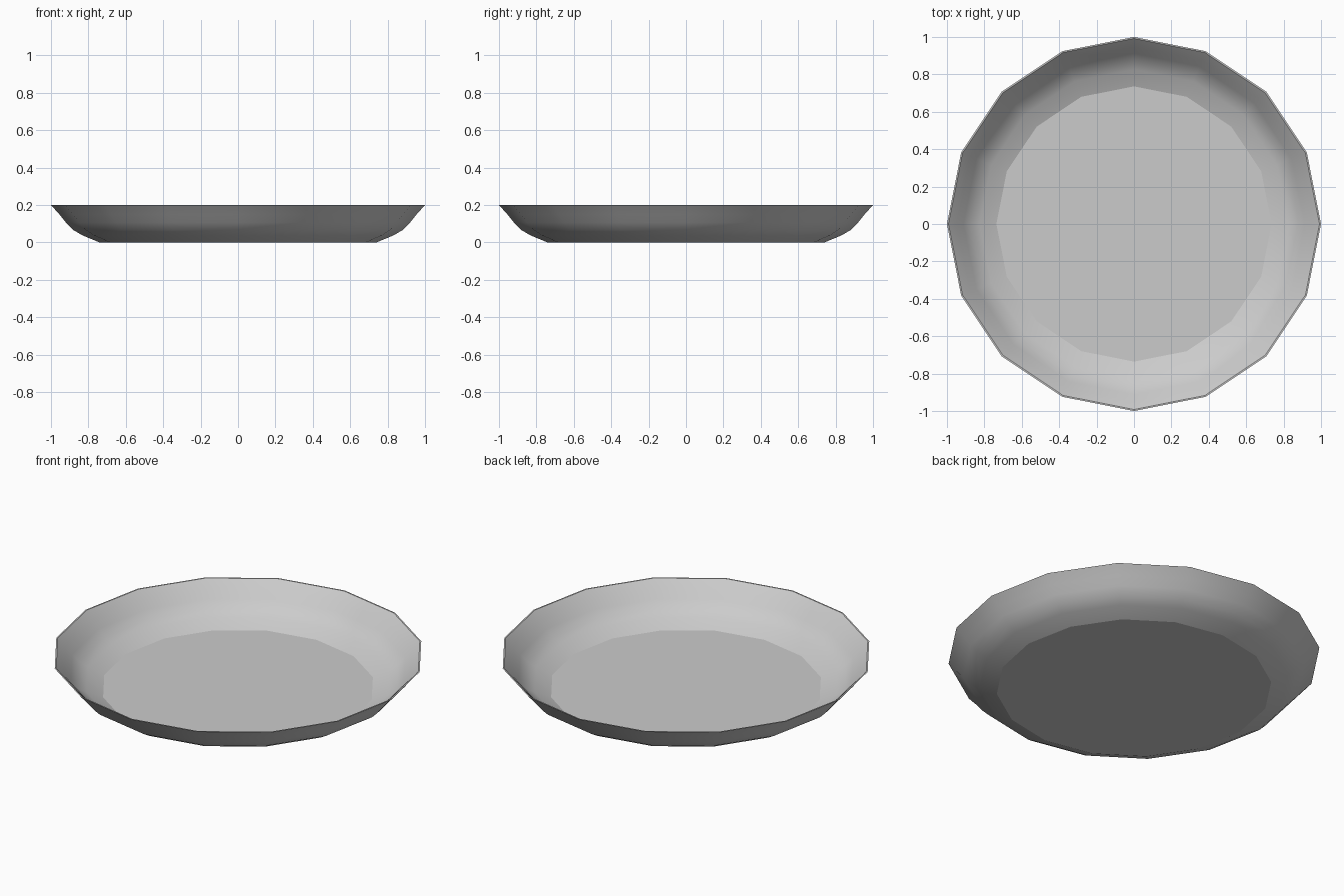
import bpy, bmesh, math

if "Cube" in bpy.data.objects:
    bpy.data.objects.remove(bpy.data.objects["Cube"])

SIDES = 16
# Closed shell profile (radius, height): outer wall upward, then inner wall down
PROFILE = [(0.74, 0.0), (0.83, 0.037), (0.88, 0.066), (0.92, 0.106), (0.955, 0.15), (1.0, 0.2),
           (0.992, 0.2), (0.947, 0.154), (0.912, 0.112), (0.874, 0.073), (0.826, 0.045), (0.736, 0.008)]

bm = bmesh.new()
rings = []
for r, z in PROFILE:
    rings.append([bm.verts.new((r * math.cos(2 * math.pi * i / SIDES),
                                r * math.sin(2 * math.pi * i / SIDES), z))
                  for i in range(SIDES)])

# Curved wall and rim
for low, high in zip(rings, rings[1:]):
    for i in range(SIDES):
        j = (i + 1) % SIDES
        bm.faces.new((low[i], low[j], high[j], high[i]))

# Flat underside and flat floor
bm.faces.new(rings[0][::-1])
bm.faces.new(rings[-1])
bmesh.ops.recalc_face_normals(bm, faces=bm.faces)

mesh = bpy.data.meshes.new("plate")
bm.to_mesh(mesh)
bm.free()
plate = bpy.data.objects.new("plate", mesh)
bpy.context.collection.objects.link(plate)

# Smooth wall, crisp rim and floor edges
bpy.context.view_layer.objects.active = plate
plate.select_set(True)
bpy.ops.object.shade_smooth_by_angle(angle=math.radians(21))
